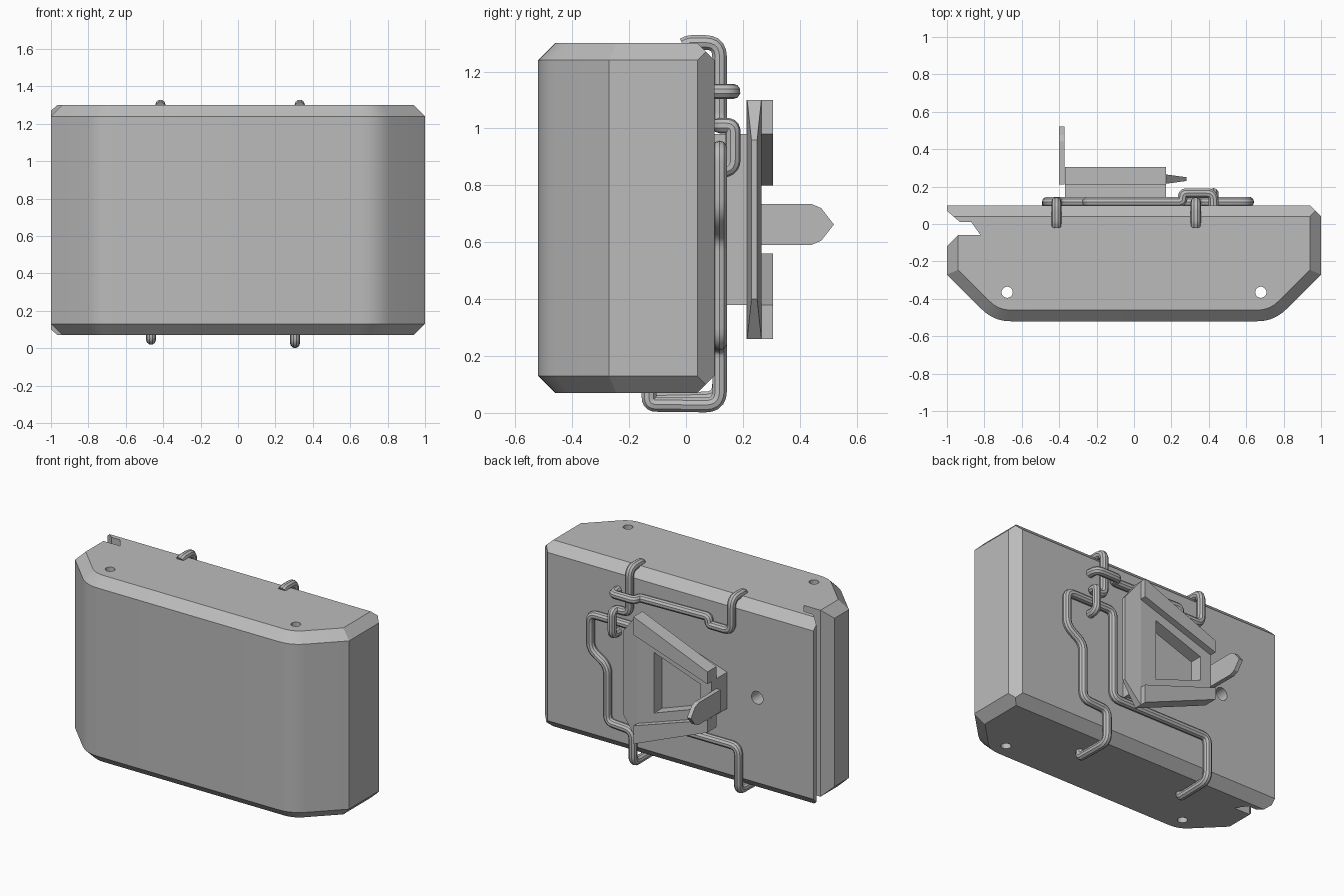
import bpy, bmesh, math
from mathutils import Vector

if "Cube" in bpy.data.objects:
    bpy.data.objects.remove(bpy.data.objects["Cube"], do_unlink=True)

grey = bpy.data.materials.new("plain grey")
grey.use_nodes = True
GREY = (0.5, 0.5, 0.5, 1)
grey.diffuse_color = GREY
grey.node_tree.nodes["Principled BSDF"].inputs["Base Color"].default_value = GREY
BOTTOM, TOP, CHAMFER = 0.07, 1.30, 0.06


def finish(name, mesh, smooth=True):
    mesh.materials.clear()
    mesh.materials.append(grey)
    obj = bpy.data.objects.new(name, mesh)
    bpy.context.collection.objects.link(obj)
    if smooth:
        bpy.ops.object.select_all(action="DESELECT")
        obj.select_set(True)
        bpy.context.view_layer.objects.active = obj
        bpy.ops.object.shade_smooth_by_angle(angle=math.radians(25))
    return obj


def prism(name, outline, axis, low, high, bevel_edges=(), smooth=False):
    """Extrude a 2D outline along an axis, then chamfer the rims of some sides."""
    bm = bmesh.new()
    place = {"x": lambda a, b, d: (d, a, b), "y": lambda a, b, d: (a, d, b),
             "z": lambda a, b, d: (a, b, d)}[axis]
    face = bm.faces.new([bm.verts.new(place(a, b, low)) for a, b in outline])
    move = bmesh.ops.extrude_face_region(bm, geom=[face])["geom"]
    bmesh.ops.translate(bm, vec=place(0, 0, high - low),
                        verts=[v for v in move if isinstance(v, bmesh.types.BMVert)])
    for (p, q) in bevel_edges:
        out = Vector((q[1] - p[1], p[0] - q[0], 0)).normalized()
        if out.dot(Vector((p[0], p[1] + 0.1, 0))) < 0:
            out = -out
        for rim, sign in ((low + CHAMFER, -1), (high - CHAMFER, 1)):
            cut = bmesh.ops.bisect_plane(
                bm, geom=bm.verts[:] + bm.edges[:] + bm.faces[:], dist=1e-5,
                plane_co=(p[0], p[1], rim), plane_no=out + Vector((0, 0, sign)),
                clear_outer=True)["geom_cut"]
            edges = [e for e in cut if isinstance(e, bmesh.types.BMEdge)
                     and len(e.link_faces) == 1]
            bmesh.ops.holes_fill(bm, edges=edges, sides=0)
    bmesh.ops.recalc_face_normals(bm, faces=bm.faces[:])
    mesh = bpy.data.meshes.new(name)
    bm.to_mesh(mesh)
    bm.free()
    return finish(name, mesh, smooth)


def cut_with(target, cutter):
    cutter.hide_render = True
    cutter.hide_set(True)
    mod = target.modifiers.new("cut", "BOOLEAN")
    mod.operation, mod.solver, mod.object = "DIFFERENCE", "EXACT", cutter


def circle(cx, cy, r, n=20):
    return [(cx + r * math.cos(2 * math.pi * i / n),
             cy + r * math.sin(2 * math.pi * i / n)) for i in range(n)]


def rounded(points, radius, steps=5):
    """Round the inner corners of a path."""
    pts = [Vector(p) for p in points]
    path = [pts[0]]
    for a, b, c in zip(pts, pts[1:], pts[2:]):
        r = min(radius, (a - b).length * 0.48, (c - b).length * 0.48)
        s, e = b + (a - b).normalized() * r, b + (c - b).normalized() * r
        for i in range(steps + 1):
            t = i / steps
            path.append(s * (1 - t) ** 2 + b * 2 * t * (1 - t) + e * t * t)
    return path + [pts[-1]]


def wire(name, points, radius=0.027):
    curve = bpy.data.curves.new(name, "CURVE")
    curve.dimensions = "3D"
    curve.bevel_depth, curve.bevel_resolution, curve.use_fill_caps = radius, 3, True
    path = rounded(points, 0.05)
    spline = curve.splines.new("POLY")
    spline.points.add(len(path) - 1)
    for sp, p in zip(spline.points, path):
        sp.co = (*p, 1)
    temp = bpy.data.objects.new(name + " path", curve)
    bpy.context.collection.objects.link(temp)
    bpy.context.view_layer.update()
    mesh = bpy.data.meshes.new_from_object(
        temp.evaluated_get(bpy.context.evaluated_depsgraph_get()))
    bpy.data.objects.remove(temp, do_unlink=True)
    finish(name, mesh)


# Case body with rounded front corners and chamfered rims
front = [(p.x, p.y) for p in rounded(
    [(1, -0.27, 0), (0.75, -0.52, 0), (-0.75, -0.52, 0), (-1, -0.27, 0)], 0.09)]
outline = [(-0.87, 0.1), (0.94, 0.1), (1, 0.04)] + front + [
    (-1, -0.12), (-0.94, -0.06), (-0.82, -0.06), (-0.87, 0.01)]
rims = list(zip(front, front[1:])) + [
    ((-0.87, 0.1), (0.94, 0.1)), ((1, 0.04), front[0]), (front[-1], (-1, -0.12))]
body = prism("case body", outline, "z", BOTTOM, TOP, rims, True)

# Lip beside the side groove
lip = [(-1, 0.1), (-1, 0.07), (-0.93, 0.01), (-0.87, 0.01), (-0.87, 0.1)]
prism("groove lip", lip, "z", BOTTOM, TOP, [((-1, 0.1), (-0.87, 0.1))])

# Through holes and the blind hole in the back
for side in (-1, 1):
    cut_with(body, prism("through hole cutter", circle(0.678 * side, -0.365, 0.03),
                         "z", -0.2, 1.6))
cut_with(body, prism("back hole cutter", circle(-0.59, 0.69, 0.042), "y", -0.05, 0.2))

# Clip block, wedge plate and rails
MID, WIDE, NARROW = 0.68, 0.17, -0.37


def taper(x0, h0, x1, h1):
    return [(x0, MID - h0), (x0, MID + h0), (x1, MID + h1), (x1, MID - h1)]


base = prism("clip base", taper(WIDE, 0.3, NARROW, 0.12), "y", 0.09, 0.212)
plate = prism("clip plate", taper(WIDE, 0.42, NARROW, 0.2), "y", 0.212, 0.262)
window = prism("window cutter", taper(0.05, 0.2, -0.29, 0.08), "y", 0.18, 0.4)
cut_with(base, window)
cut_with(plate, window)
for sign, label in ((1, "upper"), (-1, "lower")):
    prism(label + " rail", [(WIDE, MID + sign * 0.42), (WIDE, MID + sign * 0.3),
                            (NARROW, MID + sign * 0.12), (NARROW, MID + sign * 0.2)],
          "y", 0.26, 0.305)

# Thin leading edge of the plate
edge = prism("clip leading edge", taper(WIDE, 0.42, 0.28, 0.28), "y", 0.215, 0.265)
for v in edge.data.vertices:
    if v.co.x > 0.2:
        v.co.y = 0.25 if v.co.y > 0.24 else 0.23

# Pointed release tab
prism("release tab", [(0.21, 0.59), (0.44, 0.59), (0.475, 0.605), (0.52, 0.662),
                      (0.475, 0.72), (0.44, 0.735), (0.21, 0.735)], "x", -0.4, -0.372)

# Bent wires on the back
Y, OUT, HOOK = 0.118, 0.165, 1.302
wire("upper cross wire", [
    (-0.415, -0.01, HOOK - 0.01), (-0.415, 0.01, HOOK), (-0.415, Y, HOOK),
    (-0.415, Y, 1.09), (-0.25, Y, 1.09), (-0.25, Y, 1.14), (0.26, Y, 1.13),
    (0.26, OUT, 1.13), (0.425, OUT, 1.13), (0.425, 0.09, 1.13)])
wire("upper hook wire", [
    (0.33, -0.01, HOOK - 0.01), (0.33, 0.01, HOOK), (0.33, Y, HOOK), (0.33, Y, 1.01),
    (0.425, Y, 1.01), (0.425, OUT, 1.01), (0.425, OUT, 0.855), (0.425, 0.09, 0.855)])
wire("lower spring wire", [
    (0.305, -0.13, 0.08), (0.305, -0.13, 0.03), (0.305, Y, 0.027), (0.305, Y, 0.24),
    (0.49, Y, 0.25), (0.49, Y, 0.62), (0.615, Y, 0.7), (0.615, Y, 0.93),
    (0.26, Y, 0.93), (0.26, Y, 0.34), (-0.465, Y, 0.34), (-0.465, Y, 0.05),
    (-0.465, -0.13, 0.045), (-0.465, -0.13, 0.09)])
